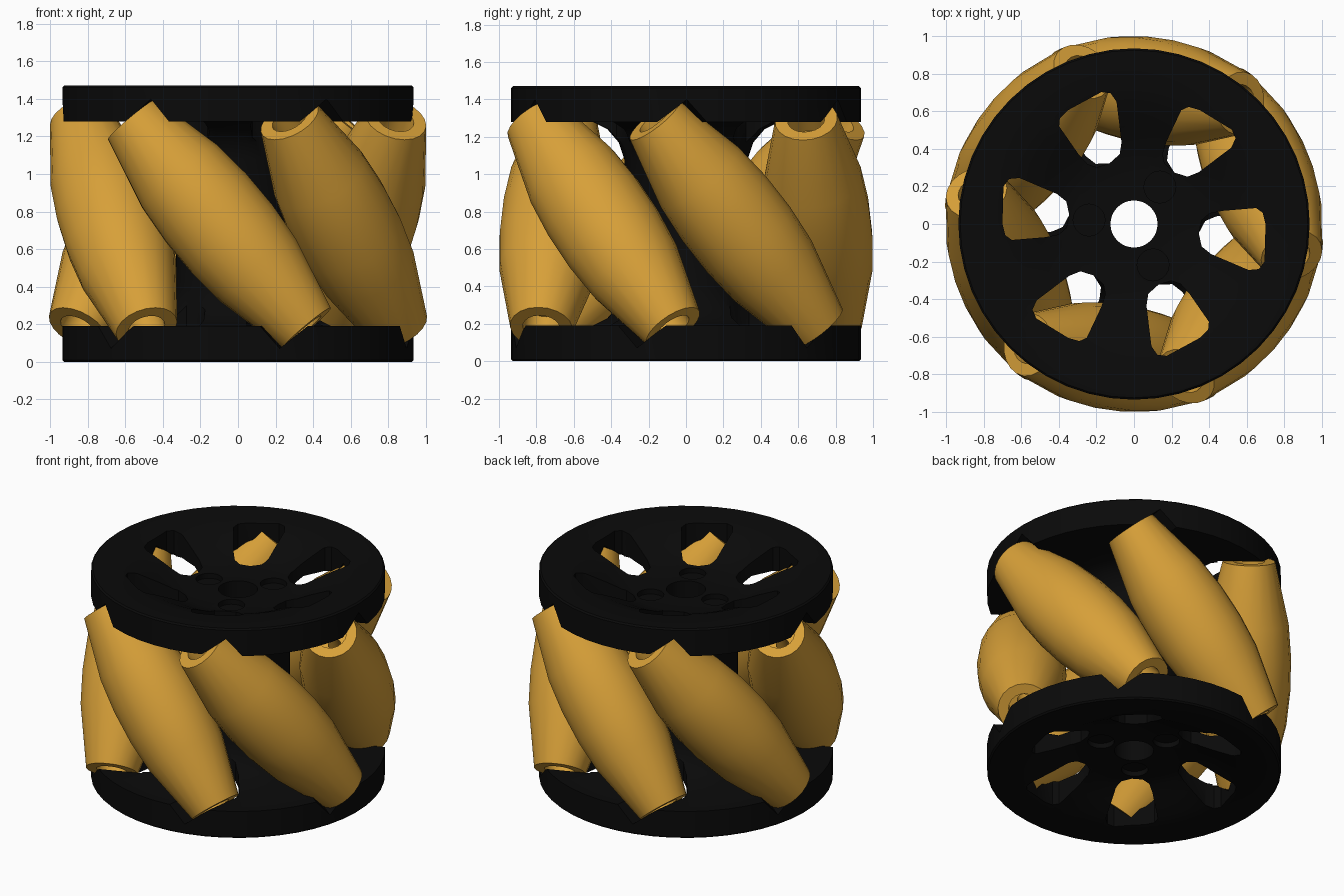
import bpy, bmesh, math
from mathutils import Matrix, Vector

if "Cube" in bpy.data.objects:
    bpy.data.objects.remove(bpy.data.objects["Cube"])

MID = 0.735                 # mid height of the wheel
COUNT = 6
PHASE = math.radians(22)    # direction of the first roller
AXIS_R = 0.715              # distance of roller axes from the wheel centre
HALF_T, HALF_Z = 0.47, 0.555
HALF_L = math.hypot(HALF_T, HALF_Z)


def material(name, color):
    m = bpy.data.materials.new(name)
    m.diffuse_color = color
    m.use_nodes = True
    m.node_tree.nodes["Principled BSDF"].inputs["Base Color"].default_value = m.diffuse_color
    return m


BLACK = material("black_plastic", (0.003, 0.003, 0.003, 1))
AMBER = material("amber_rubber", (0.68, 0.35, 0.04, 1))


def make_object(name, bm, mat=None):
    bmesh.ops.recalc_face_normals(bm, faces=bm.faces)
    me = bpy.data.meshes.new(name)
    bm.to_mesh(me)
    bm.free()
    ob = bpy.data.objects.new(name, me)
    bpy.context.collection.objects.link(ob)
    if mat:
        me.materials.append(mat)
    return ob


def smooth(ob, degrees=30):
    bpy.ops.object.select_all(action='DESELECT')
    ob.select_set(True)
    bpy.context.view_layer.objects.active = ob
    bpy.ops.object.shade_smooth_by_angle(angle=math.radians(degrees))


def lathe(profile, sides):
    """Spin a closed (radius, z) outline around z."""
    bm = bmesh.new()
    rings = [[bm.verts.new((r * math.cos(2 * math.pi * i / sides),
                            r * math.sin(2 * math.pi * i / sides), z))
              for r, z in profile] for i in range(sides)]
    n = len(profile)
    for i in range(sides):
        a, b = rings[i], rings[(i + 1) % sides]
        for j in range(n):
            k = (j + 1) % n
            bm.faces.new((a[j], b[j], b[k], a[k]))
    return bm


def cut(ob, cutter):
    mod = ob.modifiers.new("cut", 'BOOLEAN')
    mod.operation = 'DIFFERENCE'
    mod.solver = 'EXACT'
    mod.object = cutter
    bpy.context.view_layer.objects.active = ob
    bpy.ops.object.modifier_apply(modifier=mod.name)
    bpy.data.objects.remove(cutter)


def roller_frame(i):
    """Local z runs along the roller axis, local x points outward."""
    a = PHASE + i * 2 * math.pi / COUNT
    out = Vector((math.cos(a), math.sin(a), 0))
    tan = Vector((-math.sin(a), math.cos(a), 0))
    axis = (Vector((0, 0, HALF_Z)) - tan * HALF_T).normalized()
    side = axis.cross(out)
    m = Matrix((out, side, axis)).transposed().to_4x4()
    m.translation = out * AXIS_R + Vector((0, 0, MID))
    return m


# Barrel rollers with recessed ends
outer = []
for f in (-1, -0.45, -0.15, 0.15, 0.45, 1):
    outer.append((math.sqrt(1 - (f * HALF_T) ** 2) - AXIS_R, f * HALF_L))
bore = [(0.10, HALF_L), (0.10, HALF_L - 0.16), (0.04, HALF_L - 0.16)]
profile = outer + bore + [(r, -z) for r, z in reversed(bore)]
for i in range(COUNT):
    bm = lathe(profile, 20)
    bm.transform(roller_frame(i))
    smooth(make_object(f"roller_{i + 1}", bm, AMBER))

# Dished top plate with its half of the flared hub column
plate_profile = [(0.125, MID), (0.33, MID), (0.33, 1.08), (0.36, 1.17),
                 (0.42, 1.24), (0.50, 1.28), (0.935, 1.28), (0.935, 1.46),
                 (0.925, 1.47), (0.74, 1.465), (0.64, 1.44), (0.52, 1.385),
                 (0.42, 1.335), (0.33, 1.315), (0.125, 1.315)]
plate = make_object("top_plate", lathe(plate_profile, 48), BLACK)

# Rounded windows between the spokes
window = [(0.47, 0.07), (0.65, 0.085), (0.685, 0.06), (0.70, 0.0),
          (0.695, -0.20), (0.665, -0.24), (0.61, -0.245), (0.41, -0.16),
          (0.36, -0.12), (0.345, -0.05), (0.36, 0.02), (0.40, 0.055)]
bm = bmesh.new()
for i in range(COUNT):
    rot = Matrix.Rotation(i * math.pi / 3, 4, 'Z')
    face = bm.faces.new([bm.verts.new(rot @ Vector((x, y, 0.95))) for x, y in window])
    ext = bmesh.ops.extrude_face_region(bm, geom=[face])
    bmesh.ops.translate(bm, vec=(0, 0, 0.8),
                        verts=[g for g in ext["geom"] if isinstance(g, bmesh.types.BMVert)])
cut(plate, make_object("window_cutter", bm))

# Slanted pockets that seat the roller ends
bm = bmesh.new()
low, high = 0.35, HALF_L + 0.003
for i in range(COUNT):
    local = (Matrix.Translation((0.15, 0, (low + high) / 2))
             @ Matrix.Diagonal((0.70, 0.33, high - low, 1)))
    bmesh.ops.create_cube(bm, size=1, matrix=roller_frame(i) @ local)
cut(plate, make_object("pocket_cutter", bm))

# Three shallow screw seats around the hub
bm = bmesh.new()
for i in range(3):
    a = math.radians(55 + 120 * i)
    bmesh.ops.create_cone(bm, cap_ends=True, segments=20, radius1=0.085, radius2=0.085,
                          depth=0.10,
                          matrix=Matrix.Translation((0.24 * math.cos(a), 0.24 * math.sin(a), 1.33)))
cut(plate, make_object("screw_seat_cutter", bm))

# Bottom plate: the same part turned over about a roller's radial line
bottom = plate.copy()
bottom.data = plate.data.copy()
bottom.name = "bottom_plate"
bpy.context.collection.objects.link(bottom)
turn = Matrix.Rotation(math.pi, 4, Vector((math.cos(PHASE), math.sin(PHASE), 0)))
shift = Matrix.Translation((0, 0, MID))
bottom.data.transform(shift @ turn @ shift.inverted())
for ob in (plate, bottom):
    smooth(ob)
